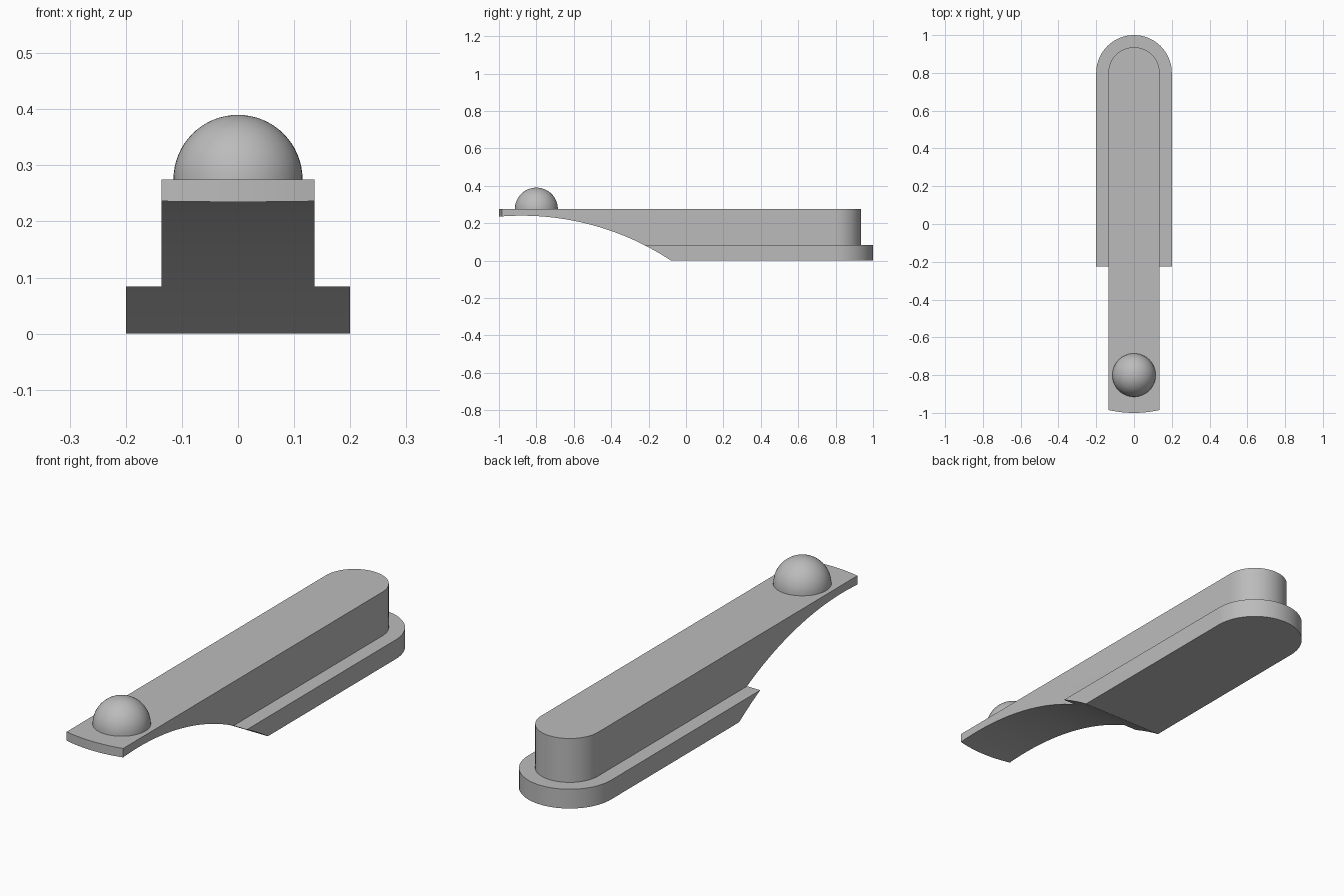
import bpy, bmesh
from math import sin, cos, pi, radians, asin, sqrt
from mathutils import Vector

default = bpy.data.objects.get("Cube")
if default:
    bpy.data.objects.remove(default, do_unlink=True)

grey = bpy.data.materials.new("plain grey")
grey.use_nodes = True
color = (0.5, 0.5, 0.5, 1)
grey.diffuse_color = color
grey.node_tree.nodes["Principled BSDF"].inputs["Base Color"].default_value = color


def add_object(name, bm):
    bmesh.ops.recalc_face_normals(bm, faces=bm.faces)
    mesh = bpy.data.meshes.new(name)
    bm.to_mesh(mesh)
    bm.free()
    mesh.materials.append(grey)
    obj = bpy.data.objects.new(name, mesh)
    bpy.context.collection.objects.link(obj)
    return obj


def prism(name, points, offset):
    """Extrude a closed polygon along the offset vector."""
    bm = bmesh.new()
    face = bm.faces.new([bm.verts.new(p) for p in points])
    new = bmesh.ops.extrude_face_region(bm, geom=[face])["geom"]
    bmesh.ops.translate(bm, vec=offset,
                        verts=[v for v in new if isinstance(v, bmesh.types.BMVert)])
    return add_object(name, bm)


def round_back(half_width, z, steps=40):
    """Semicircular back end, from the left side round to the right."""
    return [(half_width * cos(pi * i / steps),
             0.8 + half_width * sin(pi * i / steps), z) for i in range(steps + 1)]


def activate(obj):
    bpy.ops.object.select_all(action="DESELECT")
    obj.select_set(True)
    bpy.context.view_layer.objects.active = obj


def boolean(target, tool, operation):
    activate(target)
    mod = target.modifiers.new(operation.lower(), "BOOLEAN")
    mod.operation, mod.solver, mod.object = operation, "EXACT", tool
    bpy.ops.object.modifier_apply(modifier=mod.name)
    bpy.data.objects.remove(tool, do_unlink=True)


TOP, FLANGE_TOP = 0.275, 0.084
BAR, FLANGE = 0.136, 0.2

# Upper bar with a slightly bowed front edge
bow = 0.6
sweep = asin(BAR / bow)
front = [(bow * sin(a), bow - 1 - bow * cos(a), 0.04)
         for a in (sweep * (i / 8 - 1) for i in range(17))]
arm = prism("arm", round_back(BAR, 0.04) + front, Vector((0, 0, TOP - 0.04)))

# Wider base flange
flange = prism("flange", round_back(FLANGE, 0) + [(-FLANGE, -0.5, 0), (FLANGE, -0.5, 0)],
               Vector((0, 0, FLANGE_TOP)))
boolean(arm, flange, "UNION")

# Concave underside sweeping up towards the front
radius, apex_y, apex_z = 1.453, -0.88, 0.24
curve = []
for i in range(41):
    y = -1.1 + 1.1 * i / 40
    curve.append((-0.5, y, apex_z - radius + sqrt(radius ** 2 - (y - apex_y) ** 2)))
cutter = prism("underside_cutter", curve + [(-0.5, 0, -0.2), (-0.5, -1.1, -0.2)],
               Vector((1, 0, 0)))
cutter.hide_render = True
boolean(arm, cutter, "DIFFERENCE")

# Domed knob on the front end
bm = bmesh.new()
bmesh.ops.create_uvsphere(bm, u_segments=48, v_segments=32, radius=0.115)
bmesh.ops.bisect_plane(bm, geom=bm.verts[:] + bm.edges[:] + bm.faces[:], dist=1e-5,
                       plane_co=(0, 0, 0), plane_no=(0, 0, 1), clear_inner=True)
bmesh.ops.translate(bm, verts=bm.verts, vec=(0, -0.8, TOP))
knob = add_object("knob", bm)

for obj in (arm, knob):
    activate(obj)
    bpy.ops.object.shade_smooth_by_angle(angle=radians(30))
